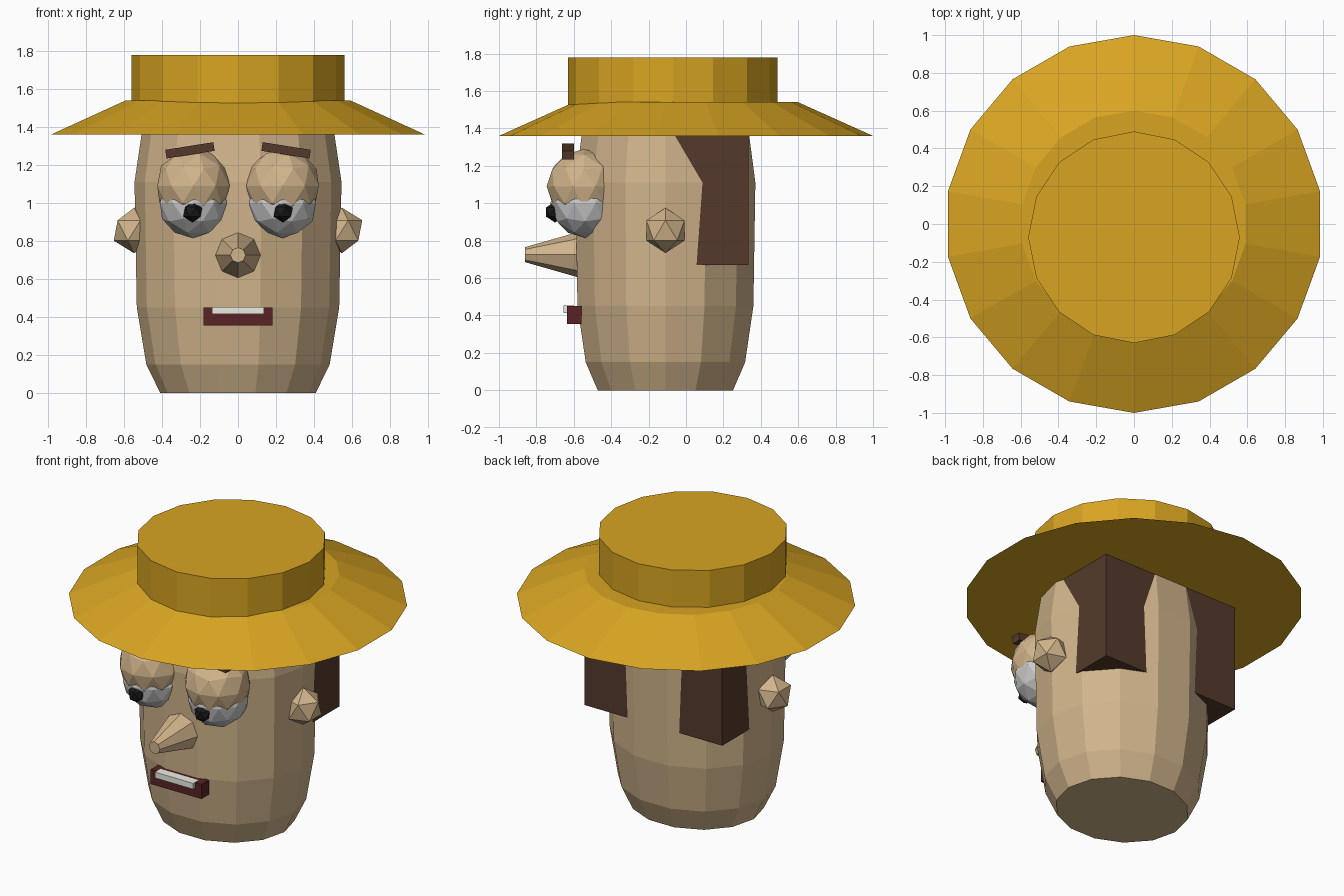
import bpy, bmesh, math
from mathutils import Matrix

if "Cube" in bpy.data.objects:
    bpy.data.objects.remove(bpy.data.objects["Cube"])


def material(name, rgb):
    m = bpy.data.materials.new(name)
    m.diffuse_color = (*rgb, 1)
    m.use_nodes = True
    m.node_tree.nodes["Principled BSDF"].inputs["Base Color"].default_value = m.diffuse_color
    return m


SKIN = material("skin", (0.64, 0.46, 0.26))
STRAW = material("straw", (0.69, 0.376, 0.016))
HAIR = material("hair", (0.09, 0.042, 0.025))
LIPS = material("lips", (0.10, 0.016, 0.018))
WHITE = material("white", (0.85, 0.85, 0.85))
TEETH = material("teeth", (0.85, 0.85, 0.78))
BLACK = material("black", (0.01, 0.01, 0.012))


def finish(name, bm, mat):
    bmesh.ops.recalc_face_normals(bm, faces=bm.faces)
    me = bpy.data.meshes.new(name)
    bm.to_mesh(me)
    bm.free()
    me.materials.append(mat)
    ob = bpy.data.objects.new(name, me)
    bpy.context.collection.objects.link(ob)
    return ob


def loft(name, mat, profile, sides, start=0.0, squash=1.0, matrix=Matrix()):
    """Capped stack of regular rings; profile is a list of (radius, height)."""
    bm = bmesh.new()
    rings = []
    for r, z in profile:
        angles = [start + math.tau * i / sides for i in range(sides)]
        rings.append([bm.verts.new((r * math.cos(a), r * squash * math.sin(a), z)) for a in angles])
    for lo, hi in zip(rings, rings[1:]):
        for i in range(sides):
            j = (i + 1) % sides
            bm.faces.new((lo[i], lo[j], hi[j], hi[i]))
    bm.faces.new(rings[0][::-1])
    bm.faces.new(rings[-1])
    bm.transform(matrix)
    return finish(name, bm, mat)


def ball(name, mat, centre, radius, detail):
    bm = bmesh.new()
    bmesh.ops.create_icosphere(bm, subdivisions=detail, radius=radius,
                               matrix=Matrix.Translation(centre))
    return finish(name, bm, mat)


def box(name, mat, lo, hi, tilt=0.0):
    """Box from corner to corner, tilted about the y axis."""
    bm = bmesh.new()
    size = [b - a for a, b in zip(lo, hi)]
    mid = [(a + b) / 2 for a, b in zip(lo, hi)]
    bmesh.ops.create_cube(bm, size=1, matrix=Matrix.Translation(mid)
                          @ Matrix.Rotation(tilt, 4, 'Y') @ Matrix.Diagonal((*size, 1)))
    return finish(name, bm, mat)


# Head
loft("head", SKIN, [(0.41, 0), (0.483, 0.15), (0.533, 0.45), (0.545, 1.11),
                    (0.508, 1.36), (0.49, 1.46)], 14, squash=0.905,
     matrix=Matrix.Translation((0, -0.11, 0)))

# Hat
loft("hat_brim", STRAW, [(1.0, 1.36), (0.6, 1.54)], 18, start=math.pi / 2)
loft("hat_crown", STRAW, [(0.56, 1.48), (0.56, 1.78)], 16,
     matrix=Matrix.Translation((0, -0.07, 0)))

# Hair block, its corners showing at the back of the head
box("hair", HAIR, (-0.495, -0.06, 0.67), (0.495, 0.335, 1.42))

# Eyes, brows and ears
for side, s in (("left", -1), ("right", 1)):
    x = 0.235 * s
    ball(side + "_eyeball", WHITE, (x, -0.54, 1.0), 0.185, 2)
    ball(side + "_eyelid", SKIN, (x, -0.545, 1.09), 0.2, 2)
    ball(side + "_pupil", BLACK, (0.238 * s, -0.70, 0.953), 0.056, 1)
    ball(side + "_ear", SKIN, (0.547 * s, -0.11, 0.855), 0.12, 1)
    c = 0.253 * s
    box(side + "_brow", HAIR, (c - 0.128, -0.663, 1.254), (c + 0.128, -0.6, 1.3),
        tilt=s * math.radians(9))

# Nose
loft("nose", SKIN, [(0.123, 0), (0.04, 0.29)], 8,
     matrix=Matrix.Translation((0, -0.57, 0.725)) @ Matrix.Rotation(math.pi / 2, 4, 'X'))

# Mouth
box("mouth", LIPS, (-0.183, -0.636, 0.355), (0.183, -0.56, 0.45))
box("teeth", TEETH, (-0.137, -0.656, 0.414), (0.137, -0.6, 0.452))
